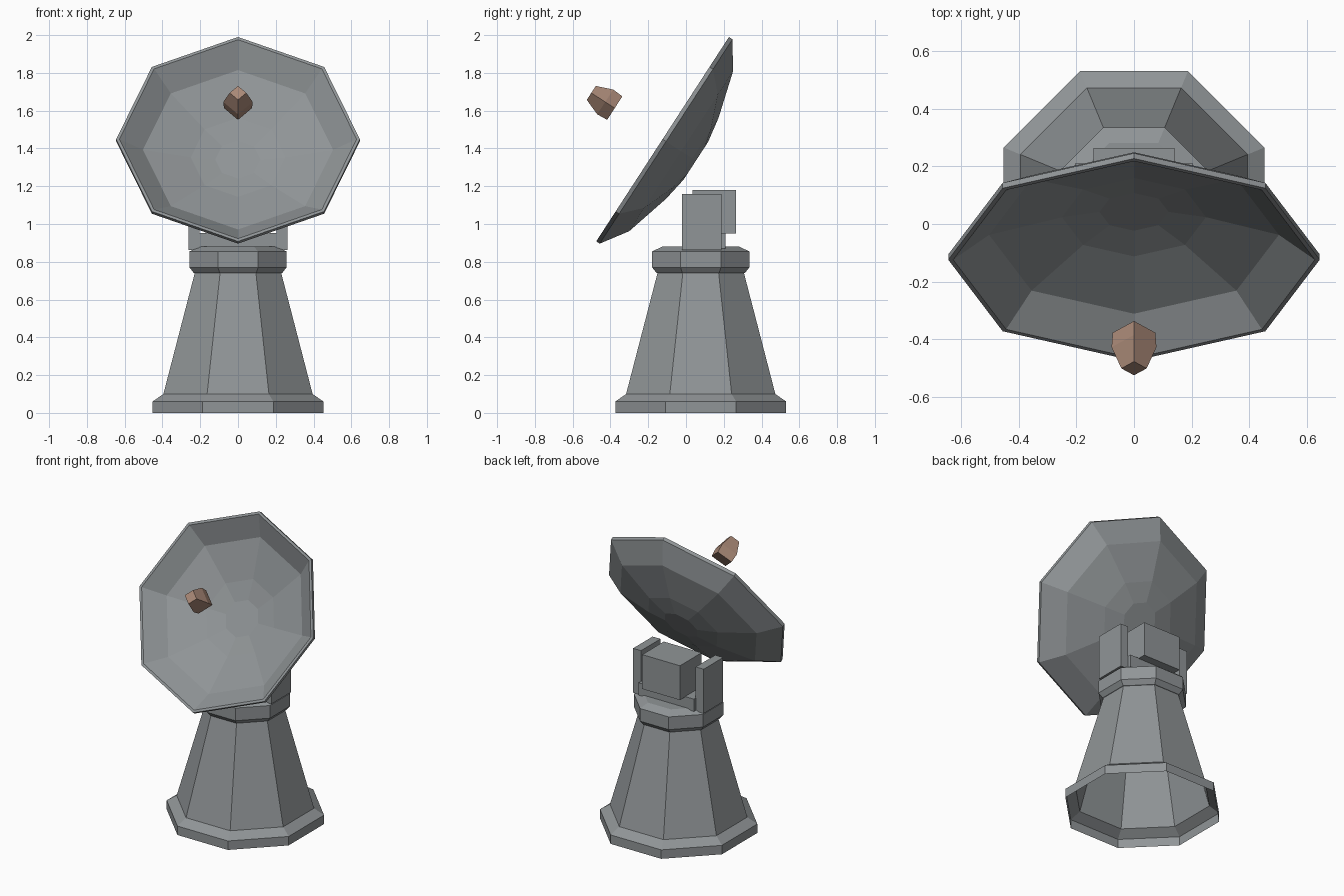
import bpy, bmesh, math
from mathutils import Vector, Matrix

cube = bpy.data.objects.get("Cube")
if cube:
    bpy.data.objects.remove(cube, do_unlink=True)


def make_material(name, color):
    mat = bpy.data.materials.new(name)
    mat.use_nodes = True
    mat.diffuse_color = (*color, 1)
    mat.node_tree.nodes["Principled BSDF"].inputs["Base Color"].default_value = (*color, 1)
    return mat


GREY = make_material("steel grey", (0.28, 0.30, 0.31))
COPPER = make_material("copper", (0.40, 0.25, 0.185))


def finish(name, bm, mat):
    bmesh.ops.recalc_face_normals(bm, faces=bm.faces)
    mesh = bpy.data.meshes.new(name)
    bm.to_mesh(mesh)
    bm.free()
    mesh.materials.append(mat)
    obj = bpy.data.objects.new(name, mesh)
    bpy.context.collection.objects.link(obj)
    return obj


def lathe(name, profile, sides, phase, matrix, mat, cap_start=True, cap_end=True):
    """Faceted solid of revolution from (radius, height) pairs."""
    bm = bmesh.new()
    rings = []
    for r, z in profile:
        angles = [phase + math.tau * i / sides for i in range(sides)]
        rings.append([bm.verts.new((r * math.cos(a), r * math.sin(a), z)) for a in angles])
    for low, high in zip(rings, rings[1:]):
        for i in range(sides):
            j = (i + 1) % sides
            bm.faces.new((low[i], low[j], high[j], high[i]))
    if cap_start:
        bm.faces.new(rings[0][::-1])
    if cap_end:
        bm.faces.new(rings[-1])
    bm.transform(matrix)
    return finish(name, bm, mat)


def box(name, low, high, mat):
    low, high = Vector(low), Vector(high)
    bm = bmesh.new()
    bmesh.ops.create_cube(bm, size=1)
    bm.transform(Matrix.Translation((low + high) / 2) @ Matrix.Diagonal((*(high - low), 1)))
    return finish(name, bm, mat)


# Octagonal pedestal, open underneath, with foot flange and top collar
EIGHTH = math.pi / 8
to_corner = 1 / math.cos(EIGHTH)
pedestal = [(0.4525, 0), (0.4525, 0.06), (0.395, 0.10), (0.229, 0.74), (0.235, 0.742),
            (0.257, 0.77), (0.257, 0.855), (0.204, 0.88)]
lathe("pedestal", [(r * to_corner, z) for r, z in pedestal], 8, EIGHTH,
      Matrix.Translation((0, 0.078, 0)), GREY, cap_start=False)

# Yoke: cross bar, two arms and the drive housing between them
box("yoke_bar", (-0.205, -0.015, 0.87), (0.205, 0.21, 0.953), GREY)
for side, sign in (("left", 1), ("right", -1)):
    xs = sorted((sign * 0.203, sign * 0.262))
    box(side + "_yoke_arm", (xs[0], -0.02, 0.863), (xs[1], 0.187, 1.16), GREY)
box("drive_housing", (-0.14, 0.035, 0.95), (0.14, 0.264, 1.18), GREY)

# Tilted dish: back shell, rim band and inner bowl
aim = Matrix.Translation((0, -0.124, 1.449)) @ Matrix.Rotation(math.radians(57), 4, "X")
back = [(0.12, -0.21), (0.256, -0.187), (0.505, -0.117), (0.645, -0.022), (0.645, 0)]
bowl = [(0.628, 0), (0.503, -0.103), (0.25, -0.176), (0.12, -0.198)]
lathe("dish", back + bowl, 8, 0, aim, GREY)

# Floating feed horn on the dish axis
feed = [(0.074, 0.302), (0.078, 0.362), (0.044, 0.45)]
lathe("feed_horn", feed, 4, 0, aim, COPPER)
